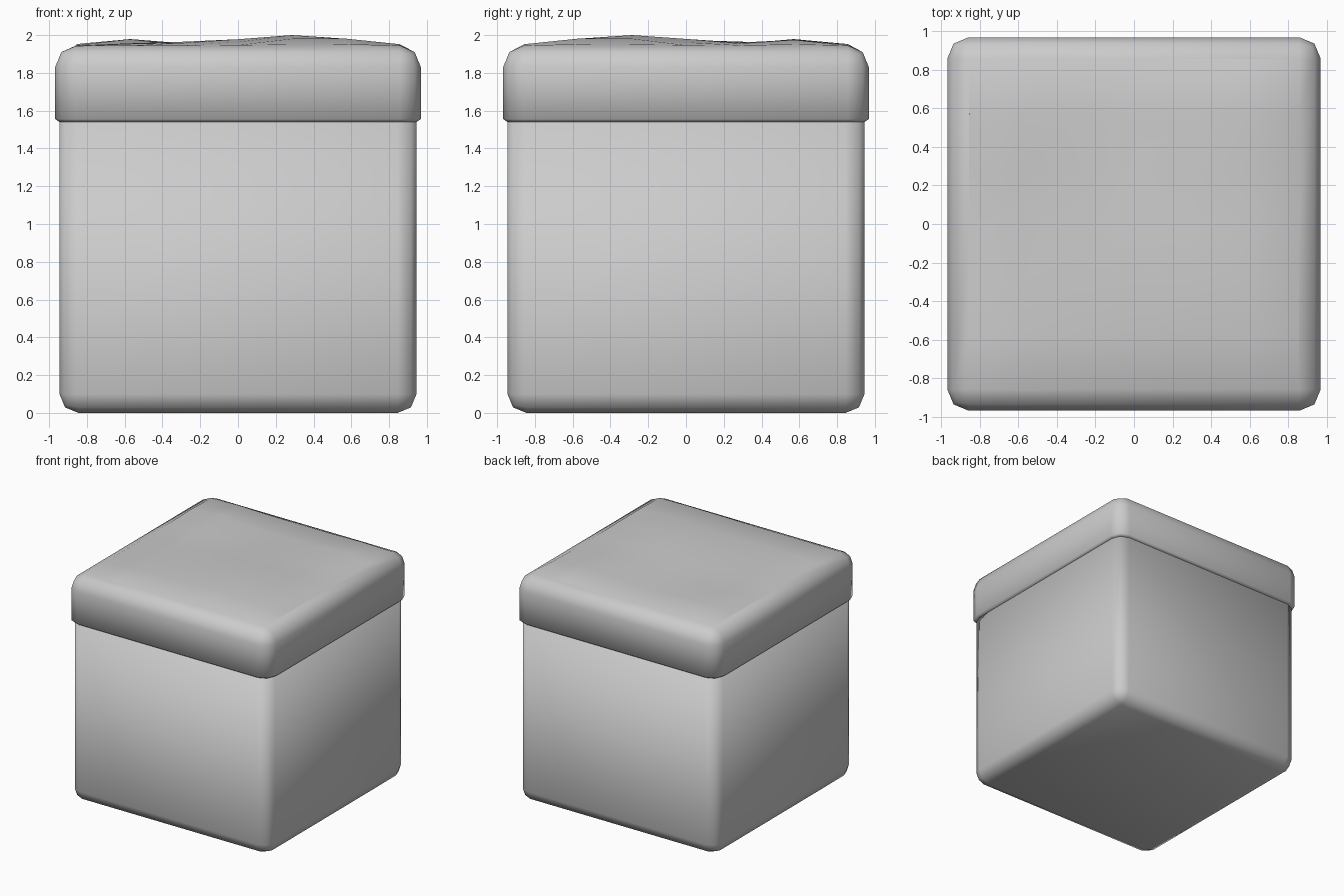
import bpy, bmesh, math

if "Cube" in bpy.data.objects:
    bpy.data.objects.remove(bpy.data.objects["Cube"])


def box(half, z0, z1):
    bm = bmesh.new()
    bmesh.ops.create_cube(bm, size=2)
    for v in bm.verts:
        v.co = (v.co.x * half, v.co.y * half, z1 if v.co.z > 0 else z0)
    return bm


def round_edges(bm, width, skip_z):
    # Round every edge except the rim lying at skip_z
    edges = [e for e in bm.edges if any(abs(v.co.z - skip_z) > 1e-4 for v in e.verts)]
    bmesh.ops.bevel(bm, geom=edges, offset=width, segments=2, profile=0.5, affect='EDGES')


def flat_face(bm, z):
    return max((f for f in bm.faces if all(abs(v.co.z - z) < 1e-4 for v in f.verts)),
               key=lambda f: f.calc_area())


def finish(bm, name):
    bmesh.ops.recalc_face_normals(bm, faces=bm.faces[:])
    mesh = bpy.data.meshes.new(name)
    bm.to_mesh(mesh)
    bm.free()
    for p in mesh.polygons:
        p.use_smooth = True
    obj = bpy.data.objects.new(name, mesh)
    bpy.context.collection.objects.link(obj)


# Lower block, rounded at the base and down the corners
bm = box(0.945, 0, 1.56)
round_edges(bm, 0.1, 1.56)
finish(bm, "block_body")

# Overhanging cap with a small lip underneath
bm = box(0.968, 1.555, 1.943)
round_edges(bm, 0.112, 1.555)
under = flat_face(bm, 1.555)
bmesh.ops.inset_region(bm, faces=[under], thickness=0.023, use_even_offset=True)
for v in under.verts:
    v.co.z = 1.54

# Gently uneven top surface: (x, y, height, spread) of each mound
top = flat_face(bm, 1.943)
bmesh.ops.subdivide_edges(bm, edges=top.edges[:], cuts=5, use_grid_fill=True)
mounds = [(0.3, -0.3, 0.052, 0.38), (0.57, -0.57, 0.018, 0.25),
          (-0.57, 0.57, 0.034, 0.25), (0.57, 0.57, 0.03, 0.25),
          (-0.4, -0.4, 0.02, 0.3), (0, 0.2, 0.02, 0.35)]
for v in bm.verts:
    if v.co.z > 1.942:
        x, y = v.co.x, v.co.y
        v.co.z += sum(h * math.exp(-((x - a) ** 2 + (y - b) ** 2) / (s * s))
                      for a, b, h, s in mounds)
peak = max(v.co.z for v in bm.verts)
for v in bm.verts:
    if v.co.z > 1.943:
        v.co.z = 1.943 + (v.co.z - 1.943) * 0.057 / (peak - 1.943)
finish(bm, "top_cap")
